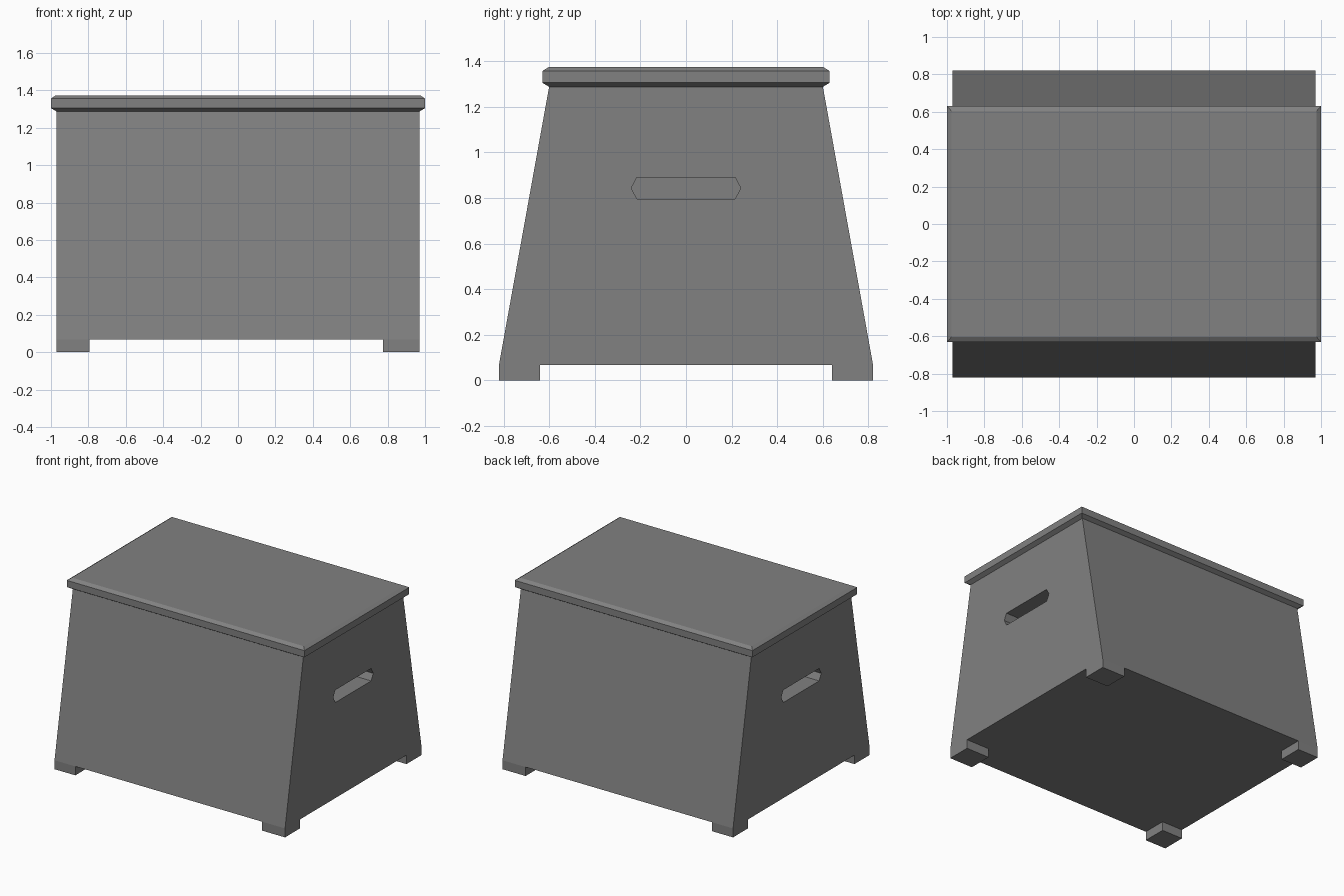
import bpy
import bmesh

if "Cube" in bpy.data.objects:
    bpy.data.objects.remove(bpy.data.objects["Cube"])

# Single flat grey
grey = bpy.data.materials.new("mid_grey")
grey.use_nodes = True
colour = (0.22, 0.22, 0.22, 1)
grey.diffuse_color = colour
grey.node_tree.nodes["Principled BSDF"].inputs["Base Color"].default_value = colour


def add_object(name, bm):
    bmesh.ops.recalc_face_normals(bm, faces=bm.faces)
    mesh = bpy.data.meshes.new(name)
    bm.to_mesh(mesh)
    bm.free()
    mesh.materials.append(grey)
    obj = bpy.data.objects.new(name, mesh)
    bpy.context.collection.objects.link(obj)
    return obj


def stacked_rings(name, levels):
    """Loft rectangles given as (half x, half y, z) and cap both ends."""
    bm = bmesh.new()
    rings = [[bm.verts.new((sx * hx, sy * hy, z))
              for sx, sy in ((-1, -1), (1, -1), (1, 1), (-1, 1))]
             for hx, hy, z in levels]
    for low, high in zip(rings, rings[1:]):
        for i in range(4):
            j = (i + 1) % 4
            bm.faces.new((low[i], low[j], high[j], high[i]))
    bm.faces.new(rings[0])
    bm.faces.new(rings[-1])
    return add_object(name, bm)


def prism_x(name, profile, x0, x1):
    """Extrude a (y, z) outline along x."""
    bm = bmesh.new()
    face = bm.faces.new([bm.verts.new((x0, y, z)) for y, z in profile])
    side = bmesh.ops.extrude_face_region(bm, geom=[face])["geom"]
    verts = [v for v in side if isinstance(v, bmesh.types.BMVert)]
    bmesh.ops.translate(bm, verts=verts, vec=(x1 - x0, 0, 0))
    return add_object(name, bm)


# Tapered box and lid with bevelled edges
body = stacked_rings("box_body", [(0.97, 0.82, 0.068), (0.97, 0.6, 1.288)])
stacked_rings("lid", [(0.97, 0.6, 1.287), (1, 0.63, 1.305),
                      (1, 0.63, 1.356), (0.975, 0.603, 1.373)])

# Hand hold recesses in both ends
grip = [(-0.24, 0.843), (-0.215, 0.795), (0.215, 0.795),
        (0.24, 0.843), (0.215, 0.89), (-0.215, 0.89)]
for side in (-1, 1):
    cutter = prism_x("grip_cutter", grip, side * 0.77, side * 1.1)
    cutter.hide_render = True
    cut = body.modifiers.new("hand_hold", "BOOLEAN")
    cut.operation = "DIFFERENCE"
    cut.solver = "EXACT"
    cut.object = cutter
    bpy.context.view_layer.objects.active = body
    bpy.ops.object.modifier_apply(modifier=cut.name)
    bpy.data.objects.remove(cutter)

# Four corner feet
for x_name, inner, outer in (("right", -0.795, -0.97), ("left", 0.776, 0.97)):
    for y_name, s in (("front", -1), ("back", 1)):
        outline = [(s * 0.64, 0), (s * 0.82, 0), (s * 0.82, 0.068), (s * 0.64, 0.068)]
        prism_x(f"{y_name}_{x_name}_foot", outline, inner, outer)
